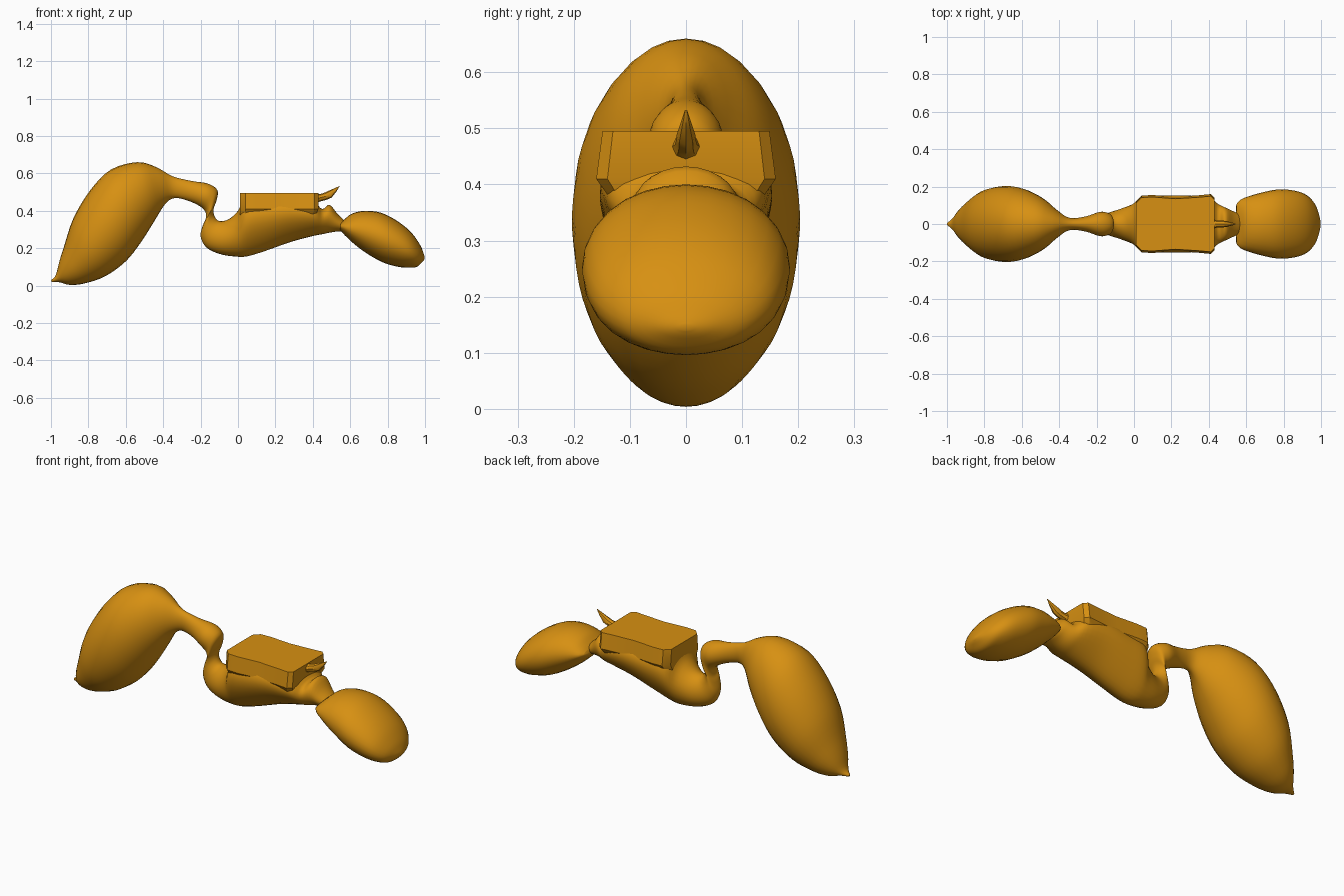
import bpy, bmesh, math

if "Cube" in bpy.data.objects:
    bpy.data.objects.remove(bpy.data.objects["Cube"])

amber = bpy.data.materials.new("amber")
amber.diffuse_color = (0.68, 0.28, 0.006, 1)
amber.use_nodes = True
amber.node_tree.nodes["Principled BSDF"].inputs["Base Color"].default_value = amber.diffuse_color


def finish(name, bm, angle):
    bmesh.ops.recalc_face_normals(bm, faces=bm.faces)
    mesh = bpy.data.meshes.new(name)
    bm.to_mesh(mesh)
    bm.free()
    mesh.materials.append(amber)
    ob = bpy.data.objects.new(name, mesh)
    bpy.context.collection.objects.link(ob)
    bpy.ops.object.select_all(action='DESELECT')
    ob.select_set(True)
    bpy.context.view_layer.objects.active = ob
    bpy.ops.object.shade_smooth_by_angle(angle=math.radians(angle))


def skin(bm, rings):
    """Join closed rings of points into a capped tube."""
    rows = [[bm.verts.new(p) for p in r] for r in rings]
    n = len(rows[0])
    for a, b in zip(rows, rows[1:]):
        for i in range(n):
            j = (i + 1) % n
            bm.faces.new((a[i], a[j], b[j], b[i]))
    bm.faces.new(rows[0])
    bm.faces.new(rows[-1])


def spline(st, steps):
    """Catmull-Rom refinement of the stations."""
    out = []
    for i in range(len(st) - 1):
        quad = zip(st[max(i - 1, 0)], st[i], st[i + 1], st[min(i + 2, len(st) - 1)])
        quad = list(quad)
        for s in range(steps):
            t = s / steps
            out.append([0.5 * (2 * b + (c - a) * t + (2 * a - 5 * b + 4 * c - d) * t * t
                               + (3 * b - a - 3 * c + d) * t ** 3) for a, b, c, d in quad])
    out.append(list(st[-1]))
    return out


def loft(name, stations, sides=28, steps=4, angle=50):
    """Station: upper x, upper z, lower x, lower z, half width, top-heaviness."""
    st = [tuple(s) + (0,) * (6 - len(s)) for s in stations]
    rings = []
    for xt, zt, xb, zb, w, k in spline(st, steps):
        ring = []
        for i in range(sides):
            a = 2 * math.pi * i / sides
            c, s = math.cos(a), math.sin(a)
            t = (1 + s) / 2
            ring.append((xb + (xt - xb) * t, w * c * (1 + k * s), max(0, zb + (zt - zb) * t)))
        rings.append(ring)
    bm = bmesh.new()
    skin(bm, rings)
    finish(name, bm, angle)


# big drooping rear lobe with its thin stalk
rear = [(-1, .03, -.995, .018, .006), (-.975, .055, -.955, .018, .035),
        (-.955, .13, -.9, .004, .08), (-.93, .21, -.82, .012, .125),
        (-.88, .36, -.71, .05, .18), (-.79, .51, -.6, .13, .203),
        (-.68, .62, -.52, .23, .19), (-.54, .66, -.45, .34, .14),
        (-.44, .635, -.39, .435, .075), (-.35, .585, -.34, .468, .033),
        (-.25, .56, -.27, .455, .04), (-.16, .545, -.205, .425, .065)]
# S-bend and tapering belly
belly = [(-.11, .51, -.175, .395, .06), (-.115, .455, -.172, .36, .055),
         (-.13, .41, -.187, .325, .05), (-.125, .37, -.2, .265, .05),
         (-.10, .345, -.17, .205, .06), (-.05, .355, -.1, .17, .08),
         (0, .40, -.02, .156, .105, .1), (.04, .47, .05, .157, .14, .3),
         (.15, .48, .15, .187, .145, .35), (.28, .48, .28, .233, .145, .35),
         (.40, .45, .40, .265, .135, .3), (.45, .41, .45, .275, .105, .2),
         (.49, .432, .50, .285, .085, .1), (.535, .38, .54, .29, .065),
         (.59, .33, .59, .29, .04)]
loft("rear_lobe_and_body", rear + belly)

# rounded front lobe with a blunt wide back edge
loft("front_lobe", [
    (.55, .335, .545, .30, .105), (.57, .355, .57, .27, .13),
    (.61, .385, .63, .215, .15), (.68, .40, .70, .165, .17),
    (.77, .388, .78, .122, .185), (.86, .34, .86, .10, .178),
    (.93, .28, .915, .096, .155), (.975, .215, .955, .10, .11),
    (.993, .17, .985, .125, .05), (.998, .15, .996, .14, .01)])

# small upturned spike
loft("spike", [
    (.40, .495, .40, .43, .04), (.44, .49, .44, .45, .02),
    (.48, .505, .50, .47, .017), (.543, .533, .543, .531, .002)],
    sides=8, steps=2, angle=40)

# flat-topped back block, slightly waisted, tapering into the belly
half = [(.01, .12), (.04, .152), (.10, .155), (.22, .145),
        (.34, .153), (.41, .16), (.43, .14)]
plan = half + [(x, -y) for x, y in reversed(half)]
levels = [(.30, .50, .88), (.36, .78, .95), (.41, 1.0, 1.0), (.495, .93, 1.0)]
block = bmesh.new()
skin(block, [[(.01 + (x - .01) * sx, y * sy, z) for x, y in plan] for z, sy, sx in levels])
finish("back_block", block, 35)
